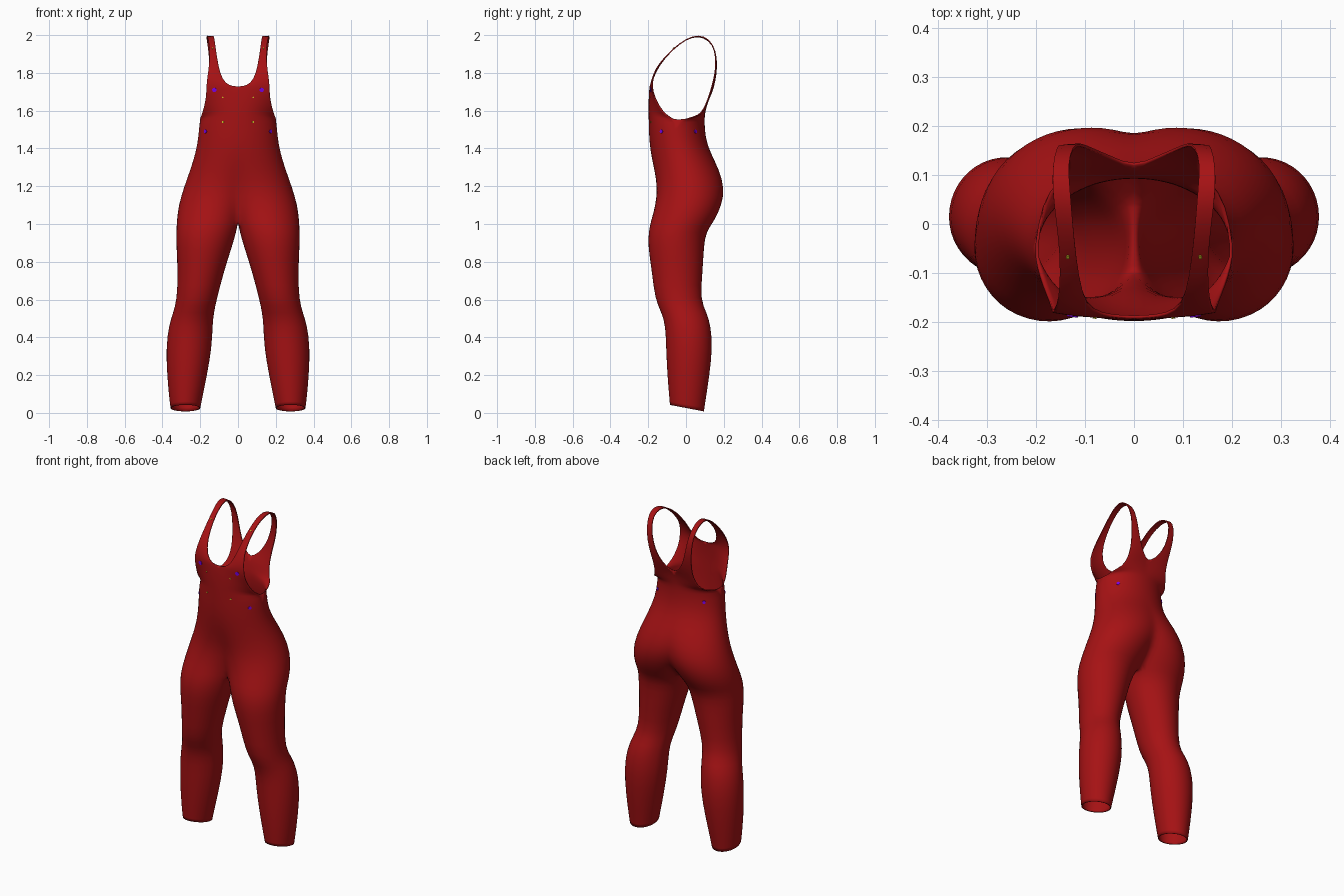
import bpy, bmesh, math
from mathutils import Vector
from mathutils.bvhtree import BVHTree

if "Cube" in bpy.data.objects:
    bpy.data.objects.remove(bpy.data.objects["Cube"])


def material(name, rgb):
    m = bpy.data.materials.new(name)
    m.diffuse_color = (*rgb, 1)
    m.use_nodes = True
    m.node_tree.nodes["Principled BSDF"].inputs["Base Color"].default_value = m.diffuse_color
    return m


RED = material("deep_red", (0.38, 0.006, 0.007))
PURPLE = material("purple", (0.22, 0.0, 0.9))
YELLOW = material("yellow", (0.6, 0.5, 0.02))

K = 10            # points across half of the chest or back
ARC = 2 * K - 1   # points around the outside of one half
INNER = 7         # points on the inner thigh
CROTCH = 1.02

# Body sections: height, inner x, outer x, front y, back y
SECTIONS = [
    (0.026, 0.200, 0.358, -0.086, 0.096),
    (0.06, 0.193, 0.363, -0.089, 0.101),
    (0.20, 0.164, 0.377, -0.100, 0.126),
    (0.35, 0.138, 0.382, -0.107, 0.142),
    (0.46, 0.135, 0.368, -0.110, 0.132),
    (0.53, 0.128, 0.345, -0.130, 0.112),
    (0.60, 0.113, 0.324, -0.166, 0.076),
    (0.75, 0.074, 0.320, -0.182, 0.090),
    (0.88, 0.032, 0.328, -0.203, 0.096),
    (0.96, 0.008, 0.328, -0.200, 0.108),
    (1.02, -0.020, 0.326, -0.187, 0.155),
    (1.10, -0.070, 0.316, -0.165, 0.193),
    (1.19, -0.120, 0.289, -0.153, 0.206),
    (1.29, -0.175, 0.252, -0.170, 0.177),
    (1.38, -0.208, 0.224, -0.188, 0.128),
    (1.46, -0.207, 0.210, -0.196, 0.102),
    (1.55, -0.204, 0.204, -0.198, 0.098),
]

# Bib, strap and back panel: armhole edge point, then neckline edge point
STRIP = [
    (0.199, -0.085, 1.560, 0, -0.198, 1.60),
    (0.186, -0.128, 1.595, 0, -0.198, 1.65),
    (0.172, -0.160, 1.650, 0, -0.196, 1.70),
    (0.167, -0.180, 1.700, 0, -0.193, 1.728),
    (0.166, -0.183, 1.750, 0.045, -0.191, 1.730),
    (0.158, -0.172, 1.800, 0.085, -0.180, 1.765),
    (0.152, -0.140, 1.855, 0.105, -0.150, 1.84),
    (0.150, -0.070, 1.930, 0.118, -0.072, 1.93),
    (0.158, 0.000, 1.983, 0.125, 0.000, 1.983),
    (0.166, 0.065, 2.004, 0.130, 0.065, 2.002),
    (0.166, 0.125, 1.982, 0.135, 0.125, 1.977),
    (0.157, 0.158, 1.920, 0.125, 0.160, 1.92),
    (0.150, 0.164, 1.840, 0.110, 0.167, 1.83),
    (0.140, 0.150, 1.760, 0.085, 0.155, 1.75),
    (0.131, 0.130, 1.690, 0.045, 0.138, 1.69),
    (0.136, 0.108, 1.630, 0, 0.118, 1.66),
    (0.157, 0.085, 1.585, 0, 0.108, 1.62),
    (0.188, 0.045, 1.560, 0, 0.101, 1.585),
]


def section(z, x0, x1, y0, y1):
    """One closed ring: outer arc from front to back, then the inner side."""
    cx, rx, cy, ry = (x0 + x1) / 2, (x1 - x0) / 2, (y0 + y1) / 2, (y1 - y0) / 2
    torso = z >= CROTCH
    A = math.acos(-cx / rx) if torso else 2.6

    def at(a):
        x, y = cx + rx * math.cos(a), cy + ry * math.sin(a)
        tilt = -0.22 * y * max(0, 1 - z / 0.2)      # slanted ankle hem
        return Vector((max(0, x), y, z + tilt))
    pts = [at(-A + 2 * A * i / (ARC - 1)) for i in range(ARC)]
    if torso:
        pts[0].x = pts[-1].x = 0
    for i in range(1, INNER + 1):
        t = i / (INNER + 1)
        if torso:
            pts.append(pts[ARC - 1].lerp(pts[0], t))
        else:
            pts.append(at(A + (2 * math.pi - 2 * A) * t))
    return pts


# One half of the garment, mirrored later
bm = bmesh.new()
rows = []
for s in SECTIONS:
    pts = section(*s)
    if s[0] > CROTCH:
        pts = pts[:ARC]
    rows.append([bm.verts.new(p) for p in pts])
for a, b in zip(rows, rows[1:]):
    n = len(b)
    for i in range(n if n > ARC else ARC - 1):
        j = (i + 1) % n
        bm.faces.new((a[i], a[j], b[j], b[i]))

# Bib running over the shoulder into the back panel
top = rows[-1]
strip = [top[:K]]
for ox, oy, oz, ix, iy, iz in STRIP:
    row = []
    for i in range(K):
        t = i / (K - 1)
        row.append(bm.verts.new((ix + (ox - ix) * t,
                                 iy + (oy - iy) * t ** 2.5,
                                 iz + (oz - iz) * t)))
    strip.append(row)
strip.append(top[K - 1:][::-1])
for a, b in zip(strip, strip[1:]):
    for i in range(K - 1):
        bm.faces.new((a[i], a[i + 1], b[i + 1], b[i]))
bmesh.ops.recalc_face_normals(bm, faces=bm.faces[:])
bm.faces.ensure_lookup_table()
outer = max(bm.faces, key=lambda f: f.calc_center_median().x)
if outer.normal.x < 0:
    bmesh.ops.reverse_faces(bm, faces=bm.faces[:])

mesh = bpy.data.meshes.new("overalls")
bm.to_mesh(mesh)
bm.free()
mesh.materials.append(RED)
overalls = bpy.data.objects.new("overalls", mesh)
bpy.context.collection.objects.link(overalls)
for p in mesh.polygons:
    p.use_smooth = True
mirror = overalls.modifiers.new("mirror", 'MIRROR')
mirror.use_clip = True
mirror.merge_threshold = 0.0015
sub = overalls.modifiers.new("smooth", 'SUBSURF')
sub.levels = sub.render_levels = 1
cloth = overalls.modifiers.new("cloth_thickness", 'SOLIDIFY')
cloth.thickness = 0.006
cloth.offset = -1

# Small buttons and stitches laid on the cloth
bpy.context.view_layer.update()
tree = BVHTree.FromObject(overalls, bpy.context.evaluated_depsgraph_get())


def stud(name, start, direction, radius, mat):
    """A thin disc where a ray meets the cloth, on both sides."""
    hit, normal, _, _ = tree.ray_cast(Vector(start), Vector(direction))
    if hit is None:
        return
    for side in (1, -1):
        flip = Vector((side, 1, 1))
        bpy.ops.mesh.primitive_cylinder_add(
            vertices=10, radius=radius, depth=0.006, location=hit * flip,
            rotation=(normal * flip).to_track_quat('Z', 'Y').to_euler())
        ob = bpy.context.object
        ob.name = name + ("_right" if side > 0 else "_left")
        ob.data.materials.append(mat)


stud("bib_button", (0.125, -1, 1.71), (0, 1, 0), 0.012, PURPLE)
stud("side_front_button", (1, -0.13, 1.49), (-1, 0, 0), 0.010, PURPLE)
stud("side_back_button", (1, 0.05, 1.49), (-1, 0, 0), 0.010, PURPLE)
stud("waist_stitch", (0.08, -1, 1.54), (0, 1, 0), 0.005, YELLOW)
stud("pocket_stitch", (0.08, -1, 1.67), (0, 1, 0), 0.004, YELLOW)
stud("strap_stitch", (0.135, -1, 1.93), (0, 1, 0), 0.004, YELLOW)
